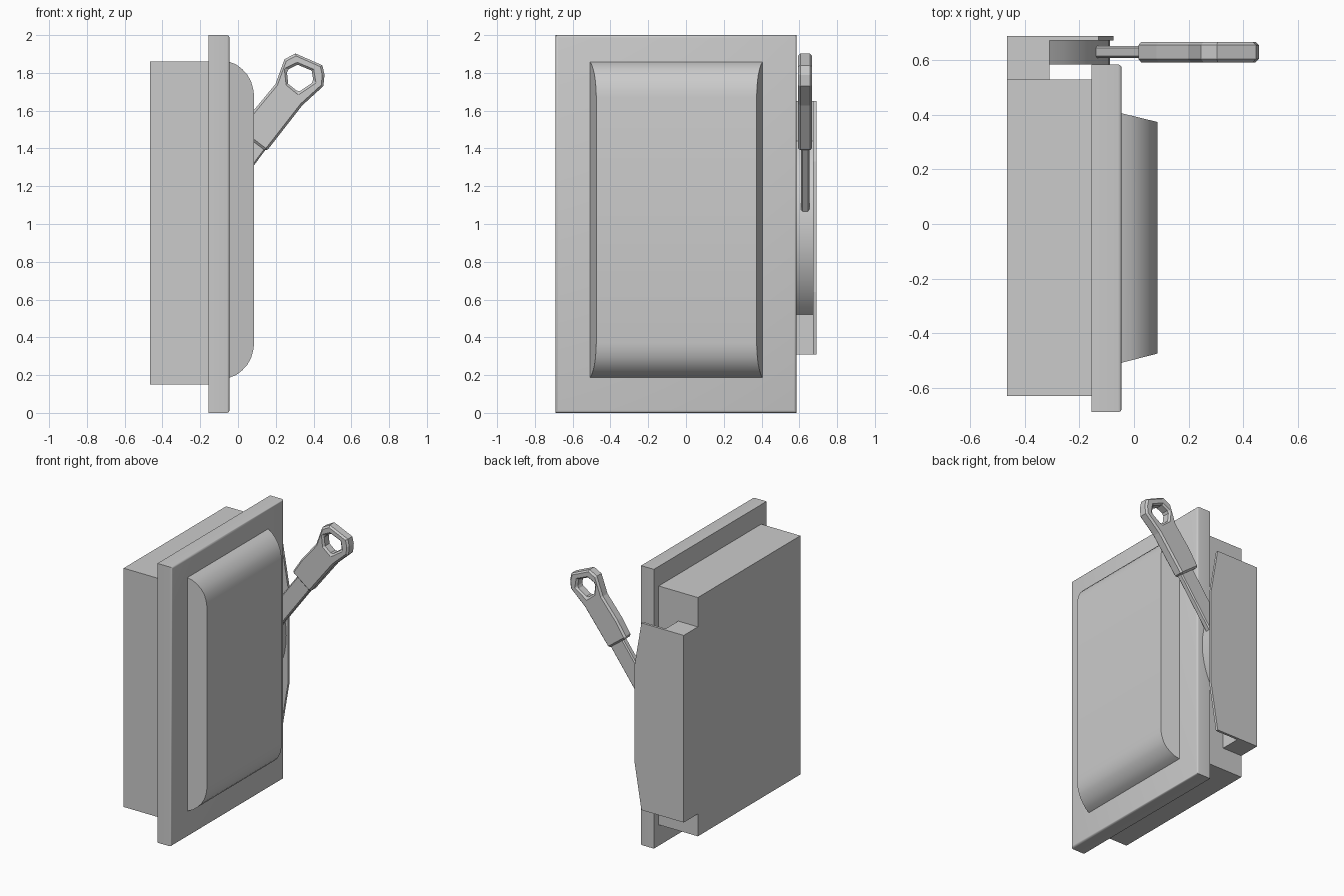
import bpy, bmesh, math

if "Cube" in bpy.data.objects:
    bpy.data.objects.remove(bpy.data.objects["Cube"])


def finish(name, bm, smooth=False):
    bmesh.ops.recalc_face_normals(bm, faces=bm.faces)
    me = bpy.data.meshes.new(name)
    bm.to_mesh(me)
    bm.free()
    ob = bpy.data.objects.new(name, me)
    bpy.context.collection.objects.link(ob)
    if smooth:
        bpy.ops.object.select_all(action='DESELECT')
        ob.select_set(True)
        bpy.context.view_layer.objects.active = ob
        bpy.ops.object.shade_smooth_by_angle(angle=math.radians(35))
    return ob


def loft(pts, y0, y1):
    """Extrude an (x, z) outline along y; y0 and y1 are functions of x."""
    bm = bmesh.new()
    a = [bm.verts.new((x, y0(x), z)) for x, z in pts]
    b = [bm.verts.new((x, y1(x), z)) for x, z in pts]
    n = len(pts)
    bm.faces.new(a)
    bm.faces.new(b[::-1])
    for i in range(n):
        j = (i + 1) % n
        bm.faces.new((a[i], a[j], b[j], b[i]))
    return bm


def prism(pts, y0, y1):
    return loft(pts, lambda x: y0, lambda x: y1)


def rect(x0, x1, z0, z1):
    return [(x0, z0), (x1, z0), (x1, z1), (x0, z1)]


def bevel(ob, width, angle, segments=1):
    m = ob.modifiers.new("bevel", 'BEVEL')
    m.width, m.segments = width, segments
    m.limit_method, m.angle_limit = 'ANGLE', math.radians(angle)


# Rear box
finish("rear_box", prism(rect(-0.465, -0.155, 0.15, 1.86), -0.63, 0.53))

# Flange plate with softened front rim
bm = prism(rect(-0.155, -0.045, 0, 2), -0.69, 0.585)
rim = [e for e in bm.edges if all(v.co.x > -0.1 for v in e.verts)]
bmesh.ops.bevel(bm, geom=rim, offset=0.014, segments=3, profile=0.5,
                affect='EDGES')
finish("flange_plate", bm, True)

# Raised front panel: rounded top and bottom, slanted sides
upper = [(-0.05, 1.86), (-0.01, 1.845), (0.022, 1.82), (0.05, 1.79),
         (0.07, 1.752), (0.081, 1.712), (0.086, 1.675)]
lower = [(x, 2.045 - z) for x, z in reversed(upper)]
bm = loft(upper + lower,
          lambda x: -0.51 + 0.035 * (x + 0.05) / 0.136,
          lambda x: 0.407 - 0.033 * (x + 0.05) / 0.136)
finish("front_panel", bm, True)

# Side lever housing: back block plus thin outer cover
finish("housing_block", prism(rect(-0.465, -0.31, 0.31, 1.65), 0.53, 0.672))
finish("housing_cover", prism(
    [(-0.465, 0.31), (-0.13, 0.31), (-0.075, 0.64), (-0.075, 1.33),
     (-0.13, 1.65), (-0.465, 1.65)], 0.672, 0.69))

# Curved pivot drum between flange and cover
h, d = 0.46, 0.222
r = (h * h + d * d) / (2 * d)
t = math.asin(h / r)
arc = [(-0.31 + d - r + r * math.cos(t * k / 8),
        0.98 + r * math.sin(t * k / 8)) for k in range(-8, 9)]
finish("pivot_drum", prism(arc, 0.585, 0.672), True)

# Lever arm
ux, uz = 0.594, 0.804                      # lever direction
wx, wz = -uz * 0.125, ux * 0.125           # across the arm
sx, sz, length = -0.13, 1.02, 0.52
ex, ez = sx + ux * length, sz + uz * length
arm = finish("lever_arm", prism(
    [(sx, sz), (ex, ez), (ex + wx, ez + wz), (sx + wx, sz + wz)],
    0.608, 0.653))
bevel(arm, 0.008, 50)

# Lever handle with a six-sided hole
handle = finish("lever_handle", prism(
    [(0.15, 1.384), (0.34, 1.628), (0.452, 1.73), (0.458, 1.79),
     (0.447, 1.84), (0.304, 1.903), (0.246, 1.872), (0.198, 1.74),
     (0.082, 1.60), (0.01, 1.49)], 0.593, 0.668))
cutter = finish("hole_cutter", prism(
    [(0.258, 1.815), (0.316, 1.843), (0.39, 1.812), (0.4, 1.752),
     (0.32, 1.698), (0.266, 1.742)], 0.5, 0.8))
cutter.hide_render = True
cutter.hide_set(True)
m = handle.modifiers.new("hole", 'BOOLEAN')
m.object, m.operation, m.solver = cutter, 'DIFFERENCE', 'EXACT'
bevel(handle, 0.012, 65)
